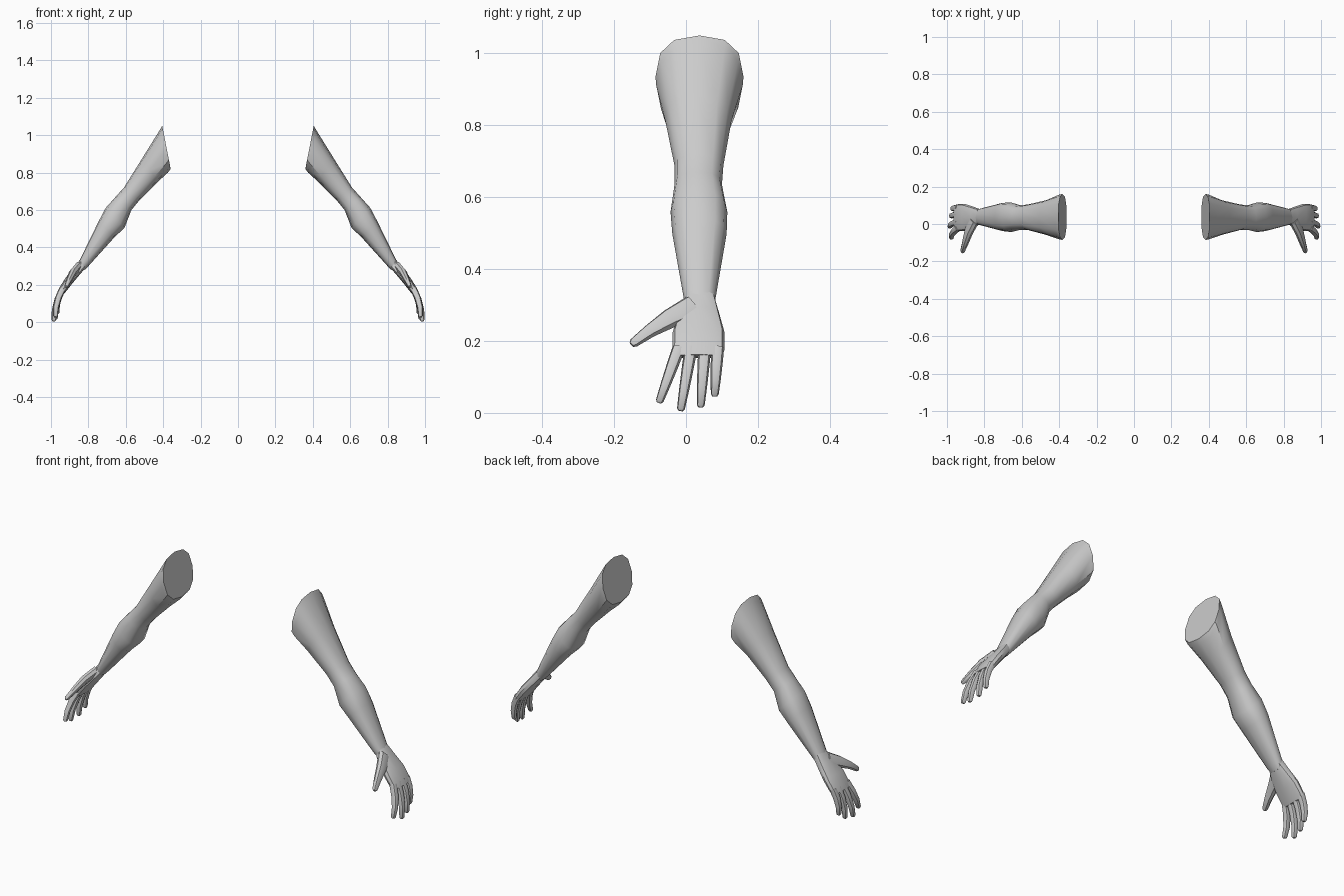
import bpy, bmesh, math
from mathutils import Vector

if "Cube" in bpy.data.objects:
    bpy.data.objects.remove(bpy.data.objects["Cube"])


def loft(name, rings, sides, power=0.85):
    """Skin rings of (centre, half_u, half_v) and mirror the part across x."""
    bm = bmesh.new()
    loops = []
    for c, u, v in rings:
        loop = []
        for k in range(sides):
            a = 2 * math.pi * k / sides
            ca, sa = math.cos(a), math.sin(a)
            p = c + u * math.copysign(abs(ca) ** power, ca) + v * math.copysign(abs(sa) ** power, sa)
            loop.append(bm.verts.new(p))
        loops.append(loop)
    for a, b in zip(loops, loops[1:]):
        for k in range(sides):
            j = (k + 1) % sides
            bm.faces.new((a[k], a[j], b[j], b[k]))
    bm.faces.new(loops[0][::-1])
    bm.faces.new(loops[-1])
    bmesh.ops.recalc_face_normals(bm, faces=bm.faces[:])
    mesh = bpy.data.meshes.new(name)
    bm.to_mesh(mesh)
    bm.free()
    ob = bpy.data.objects.new(name, mesh)
    bpy.context.collection.objects.link(ob)
    ob.modifiers.new("Mirror", "MIRROR").use_mirror_merge = False
    bpy.ops.object.select_all(action='DESELECT')
    ob.select_set(True)
    bpy.context.view_layer.objects.active = ob
    bpy.ops.object.shade_smooth_by_angle(angle=math.radians(40))
    return ob


def limb(name, profile, sides=12, power=0.8):
    """Profile rows: outer x, z, inner x, z, front y, back y."""
    rings = []
    for ox, oz, ix, iz, y0, y1 in profile:
        o, i = Vector((ox, 0, oz)), Vector((ix, 0, iz))
        c = (o + i) / 2 + Vector((0, (y0 + y1) / 2, 0))
        rings.append((c, (o - i) / 2, Vector((0, (y1 - y0) / 2, 0))))
    loft(name, rings, sides, power)


def digit(name, path, widths, depths):
    """Finger along a path, widest across the palm plane."""
    pts = [Vector(p) for p in path]
    rings = []
    for n, p in enumerate(pts):
        t = (pts[min(n + 1, len(pts) - 1)] - pts[max(n - 1, 0)]).normalized()
        d = Vector((0.9, 0, 0.4))
        d = (d - t * d.dot(t)).normalized()
        rings.append((p, d * depths[n], t.cross(d) * widths[n]))
    # rounded tip
    c, u, v = rings[-1]
    rings.append((c + t * widths[-1] * 0.6, u * 0.6, v * 0.6))
    loft(name, rings, 8)


# upper arm, elbow and forearm, cut flat at the shoulder
limb("arm", [
    (0.405, 1.05, 0.36, 0.82, -0.085, 0.16),
    (0.42, 1.025, 0.375, 0.80, -0.083, 0.158),
    (0.51, 0.88, 0.43, 0.75, -0.058, 0.127),
    (0.61, 0.72, 0.525, 0.655, -0.032, 0.104),
    (0.655, 0.67, 0.57, 0.60, -0.032, 0.10),
    (0.707, 0.612, 0.607, 0.505, -0.043, 0.115),
    (0.745, 0.54, 0.66, 0.455, -0.038, 0.113),
    (0.845, 0.335, 0.80, 0.30, -0.006, 0.082),
    (0.86, 0.31, 0.82, 0.28, 0.0, 0.078),
])

# palm widening from the wrist to the knuckles
limb("palm", [
    (0.842, 0.338, 0.808, 0.30, 0.002, 0.08),
    (0.875, 0.295, 0.84, 0.262, -0.02, 0.092),
    (0.922, 0.238, 0.882, 0.212, -0.037, 0.107),
    (0.955, 0.185, 0.917, 0.168, -0.038, 0.107),
    (0.965, 0.162, 0.93, 0.152, -0.032, 0.102),
], power=0.65)

# thumb
digit("thumb", [(0.855, 0.02, 0.295), (0.885, -0.045, 0.262),
                (0.902, -0.10, 0.228), (0.917, -0.145, 0.195)],
      [0.036, 0.029, 0.02, 0.014], [0.021, 0.02, 0.016, 0.011])

# four curled fingers: base y, tip y, tip z, tip x
for name, yb, yt, zt, xt in [
    ("index_finger", -0.020, -0.073, 0.034, 0.976),
    ("middle_finger", 0.014, -0.014, 0.012, 0.985),
    ("ring_finger", 0.052, 0.041, 0.022, 0.976),
    ("little_finger", 0.088, 0.080, 0.052, 0.966),
]:
    start, end = Vector((0.938, yb, 0.18)), Vector((xt, yt, zt))
    path = []
    for t, bow in [(0, 0), (0.35, 0.010), (0.7, 0.010), (1, 0)]:
        path.append(start.lerp(end, t) + Vector((bow, 0, 0)))
    digit(name, path, [0.018, 0.0165, 0.014, 0.011], [0.018, 0.017, 0.015, 0.012])
